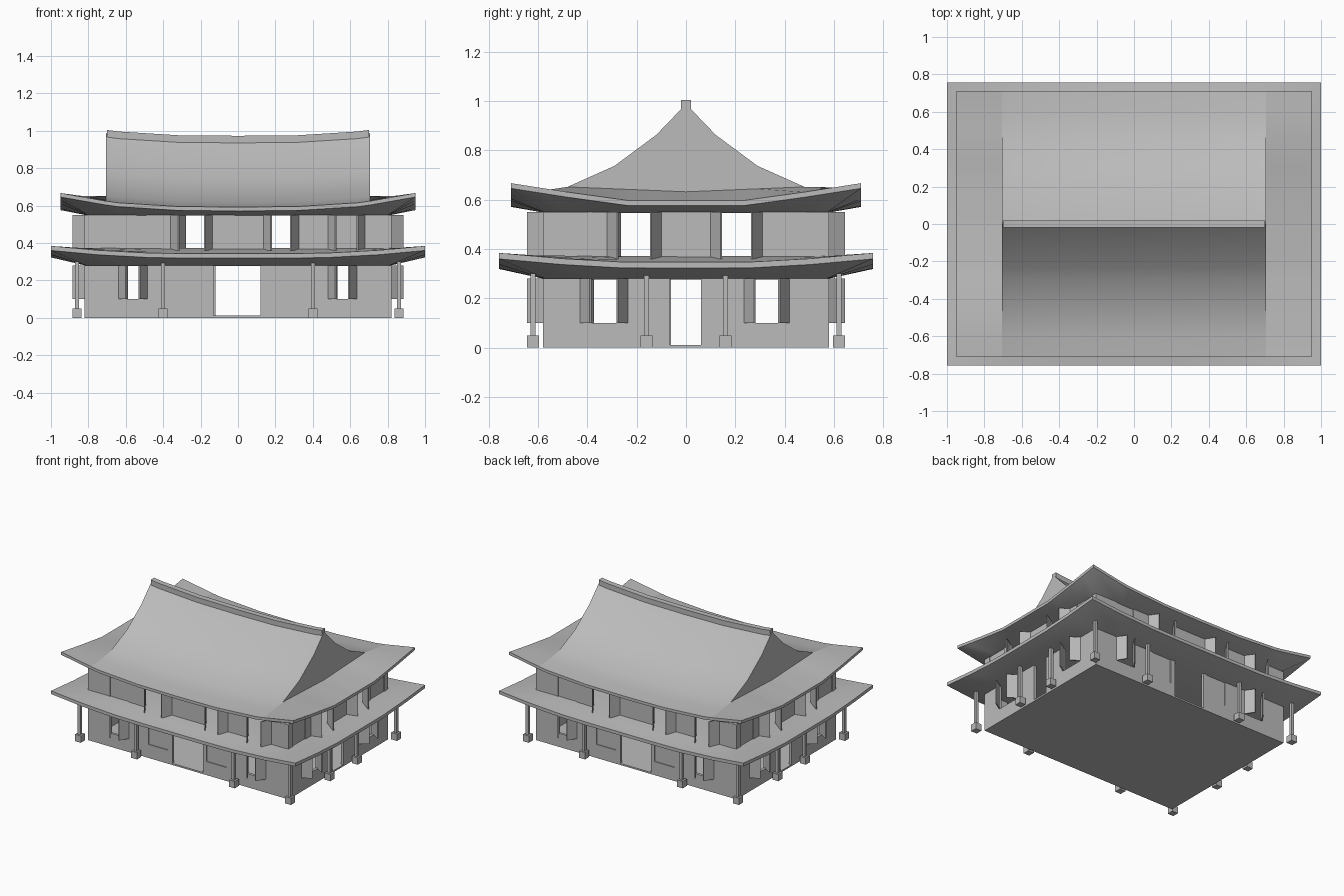
import bpy, bmesh, math
from mathutils import Matrix, Vector

cube = bpy.data.objects.get("Cube")
if cube:
    bpy.data.objects.remove(cube)

grey = bpy.data.materials.new("plain_grey")
grey.use_nodes = True
grey.diffuse_color = (0.5, 0.5, 0.5, 1)
grey.node_tree.nodes["Principled BSDF"].inputs["Base Color"].default_value = (0.5, 0.5, 0.5, 1)


def finish(name, bm, smooth=False):
    bmesh.ops.remove_doubles(bm, verts=bm.verts, dist=1e-5)
    bmesh.ops.recalc_face_normals(bm, faces=bm.faces)
    mesh = bpy.data.meshes.new(name)
    bm.to_mesh(mesh)
    bm.free()
    mesh.materials.append(grey)
    obj = bpy.data.objects.new(name, mesh)
    bpy.context.scene.collection.objects.link(obj)
    if smooth:
        bpy.ops.object.select_all(action='DESELECT')
        obj.select_set(True)
        bpy.context.view_layer.objects.active = obj
        bpy.ops.object.shade_smooth_by_angle(angle=math.radians(30))
    return obj


def box(bm, lo, hi, frame=Matrix()):
    lo, hi = Vector(lo), Vector(hi)
    m = Matrix.Translation((lo + hi) / 2) @ Matrix.Diagonal((*(hi - lo), 1))
    bmesh.ops.create_cube(bm, size=1, matrix=frame @ m)


def skin(bm, rows, closed=False):
    """Join rows of points with quads."""
    rings = [[bm.verts.new(p) for p in row] for row in rows]
    n = len(rings[0])
    for a, b in zip(rings, rings[1:]):
        for i in range(n if closed else n - 1):
            j = (i + 1) % n
            bm.faces.new((a[i], a[j], b[j], b[i]))
    return rings


def interp(pts, t):
    t = abs(t)
    for (a, za), (b, zb) in zip(pts, pts[1:]):
        if t <= b + 1e-6:
            return za + (zb - za) * (t - a) / (b - a)
    return pts[-1][1]


def both(vals):
    return sorted({s * v for v in vals for s in (-1, 1)})


def perimeter(xs, ys, front, side):
    """Counter-clockwise loop of points along the eave edge."""
    hx, hy = xs[-1], ys[-1]
    loop = [(x, -hy, interp(front, x)) for x in xs[:-1]]
    loop += [(hx, y, interp(side, y)) for y in ys[:-1]]
    return loop + [(-x, -y, z) for x, y, z in loop]


def toward(loop, sx, sy, z, f=1.0):
    return [(x * (1 + (sx - 1) * f), y * (1 + (sy - 1) * f), pz + (z - pz) * f)
            for x, y, pz in loop]


def eave(name, loop, thick, sx, sy, z_in, z_top=None):
    """Fascia, sloping soffit, flat ceiling and optionally the top of the skirt."""
    bm = bmesh.new()
    low = [(x, y, z - thick) for x, y, z in loop]
    rings = skin(bm, [loop, low, toward(low, sx, sy, z_in)], True)
    bm.faces.new(rings[-1])
    if z_top:
        mid = [(x, y, z - 0.004) for x, y, z in toward(loop, sx, sy, z_top, 0.5)]
        top = skin(bm, [loop, mid, toward(loop, sx, sy, z_top)], True)
        bm.faces.new(top[-1])
    return finish(name, bm, True)


# Lower eave
low_front = [(0, 0.343), (0.25, 0.343), (0.476, 0.346), (0.75, 0.361), (1, 0.384)]
low_side = [(0, 0.347), (0.27, 0.348), (0.5, 0.361), (0.757, 0.384)]
loop = perimeter(both(p[0] for p in low_front), both(p[0] for p in low_side), low_front, low_side)
eave("lower_eave", loop, 0.024, 0.8, 0.74, 0.276, 0.372)

# Upper eave
GX = 0.705
up_front = [(0, 0.592), (0.32, 0.595), (0.64, 0.615), (GX, 0.624), (0.95, 0.667)]
up_side = [(0, 0.597), (0.235, 0.597), (0.48, 0.631), (0.71, 0.667)]
slope = [(0, 0.955), (0.02, 0.935), (0.12, 0.831), (0.29, 0.705), (0.48, 0.62),
         (0.6, 0.602), (0.71, 0.592)]
XS = both(p[0] for p in up_front)
YS = both([p[0] for p in slope] + [0.235])
eave("upper_eave", perimeter(XS, YS, up_front, up_side), 0.021, 0.84, 0.8, 0.546)


def lift(x):
    return interp(up_front, x) - up_front[0][1]


def roof_z(x, y):
    return interp(slope, y) + lift(x)


def skirt_z(y):
    if abs(y) >= 0.48:
        return roof_z(GX, y)
    return 0.632 + (roof_z(GX, 0.48) - 0.632) * abs(y) / 0.48


# Main roof: sagging saddle between the gables
bm = bmesh.new()
skin(bm, [[(x, y, roof_z(x, y)) for y in YS] for x in XS[1:-1]])
finish("main_roof", bm, True)

# Side skirts and gable walls
for sign, label in ((1, "left"), (-1, "right")):
    bm = bmesh.new()
    skin(bm, [[(sign * GX, y, skirt_z(y)) for y in YS],
              [(sign * XS[-1], y, interp(up_side, y)) for y in YS]])
    finish(label + "_skirt", bm, True)
    bm = bmesh.new()
    inner = [y for y in YS if abs(y) < 0.481]
    skin(bm, [[(sign * GX, y, skirt_z(y)) for y in inner],
              [(sign * GX, y, roof_z(GX, y)) for y in inner]])
    bmesh.ops.dissolve_degenerate(bm, edges=bm.edges, dist=1e-5)
    finish(label + "_gable", bm)

# Ridge cap following the sag
bm = bmesh.new()
rows = [[(x, y, z + lift(x)) for y, z in ((-0.02, 0.93), (0.02, 0.93), (0.02, 0.973), (-0.02, 0.973))]
        for x in (min(max(x, -0.7), 0.7) for x in XS[1:-1])]
rings = skin(bm, rows, True)
bm.faces.new(rings[0])
bm.faces.new(rings[-1])
finish("ridge_cap", bm)

# Floor slab
bm = bmesh.new()
box(bm, (-0.82, -0.58, 0), (0.82, 0.58, 0.012))
finish("floor_slab", bm)


def wall(name, frame, half, z0, z1, openings, sill):
    """Wall with outside at local y=0. Openings: start, end, kind."""
    t = 0.02
    bm = bmesh.new()
    u = -half
    for a, b, kind in openings:
        box(bm, (u, 0, z0), (a, t, z1), frame)
        u = b
        if kind != "door" and sill > z0:
            box(bm, (a, 0, z0), (b, t, sill), frame)
        if kind == "shut":
            box(bm, (a, 0.006, sill), (b, 0.014, z1), frame)
    box(bm, (u, 0, z0), (half, t, z1), frame)
    finish(name, bm)
    # Pairs of shutters swung outwards
    bm = bmesh.new()
    for a, b, kind in openings:
        if kind != "open":
            continue
        w = min(0.075, (b - a) / 2)
        for hinge, s in ((a, 1), (b, -1)):
            swing = Matrix.Translation((hinge, 0, 0)) @ Matrix.Rotation(-s * math.radians(58), 4, 'Z')
            ends = sorted((0, s * w))
            box(bm, (ends[0], 0, sill), (ends[1], 0.008, z1), frame @ swing)
    if bm.verts:
        finish(name + "_shutters", bm)
    else:
        bm.free()


long_low = [(-0.64, -0.485, "open"), (-0.325, -0.165, "shut"), (-0.13, 0.12, "door"),
            (0.15, 0.31, "shut"), (0.48, 0.635, "open")]
short_low = [(-0.43, -0.235, "open"), (-0.065, 0.06, "door"), (0.235, 0.42, "open")]
long_up = [(-0.64, -0.49, "shut"), (-0.36, -0.135, "open"), (0.135, 0.325, "open"), (0.48, 0.68, "open")]
short_up = [(-0.53, -0.38, "shut"), (-0.32, -0.1, "open"), (0.1, 0.31, "open"), (0.38, 0.54, "shut")]

for k, label in enumerate(("front", "left", "back", "right")):
    along, out = ((0.82, 0.58), (0.58, 0.82))[k % 2]
    frame = Matrix.Rotation(k * math.pi / 2, 4, 'Z') @ Matrix.Translation((0, -out, 0))
    wall(label + "_lower_wall", frame, along, 0.012, 0.28, (long_low, short_low)[k % 2], 0.1)
    wall(label + "_upper_wall", frame, along, 0.36, 0.55, (long_up, short_up)[k % 2], 0.36)

# Veranda posts on square footings
spots = [(x, y) for x in (-0.86, -0.4, 0.4, 0.86) for y in (-0.62, 0.62)]
spots += [(x, y) for x in (-0.86, 0.86) for y in (-0.16, 0.16)]
for i, (x, y) in enumerate(spots):
    for part, r, z0, z1 in (("footing", 0.024, 0, 0.05), ("post", 0.011, 0.05, 0.3)):
        bm = bmesh.new()
        box(bm, (x - r, y - r, z0), (x + r, y + r, z1))
        finish(f"{part}_{i + 1}", bm)
